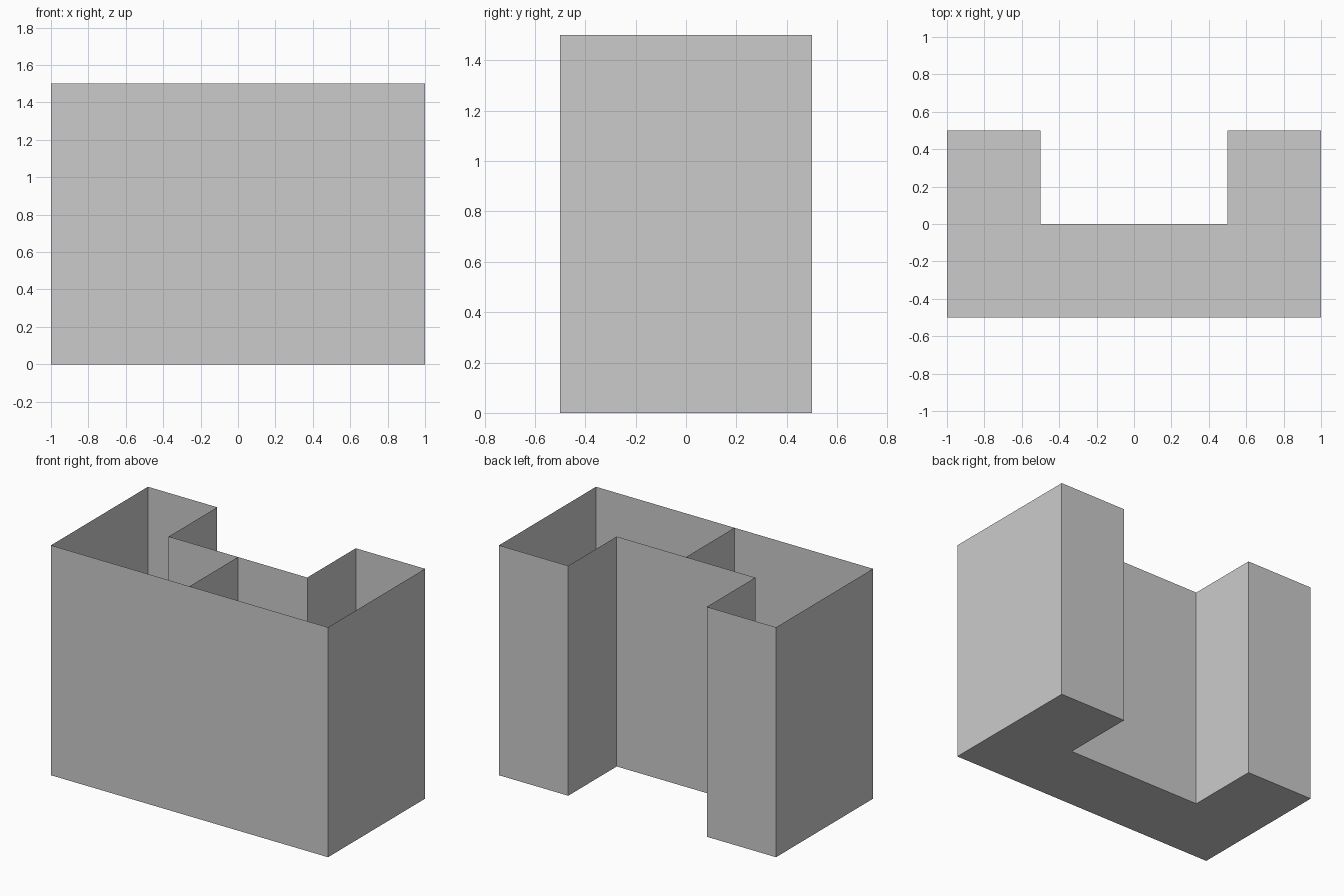
import bpy
import bmesh
from mathutils import Vector

HEIGHT = 1.5

cube = bpy.data.objects.get("Cube")
if cube:
    bpy.data.objects.remove(cube, do_unlink=True)

# Single plain grey
grey = bpy.data.materials.new("plain_grey")
grey.use_nodes = True
color = (0.6, 0.6, 0.6, 1)
grey.diffuse_color = color
grey.node_tree.nodes["Principled BSDF"].inputs["Base Color"].default_value = color


def finish(name, bm):
    mesh = bpy.data.meshes.new(name)
    bm.to_mesh(mesh)
    bm.free()
    mesh.materials.append(grey)
    obj = bpy.data.objects.new(name, mesh)
    bpy.context.collection.objects.link(obj)
    return obj


def make_floor(name, outline):
    bm = bmesh.new()
    face = bm.faces.new([bm.verts.new((x, y, 0)) for x, y in outline])
    face.normal_update()
    if face.normal.z > 0:
        face.normal_flip()
    return finish(name, bm)


def make_walls(name, path, closed):
    """Raise thin upright walls along a path in plan."""
    bm = bmesh.new()
    low = [bm.verts.new((x, y, 0)) for x, y in path]
    high = [bm.verts.new(v.co + Vector((0, 0, HEIGHT))) for v in low]
    count = len(path)
    for i in range(count if closed else count - 1):
        j = (i + 1) % count
        bm.faces.new((low[i], low[j], high[j], high[i]))
    return finish(name, bm)


# U-shaped plan, counter-clockwise, mirrored about x = 0
right_half = [(1, -0.5), (1, 0.5), (0.5, 0.5), (0.5, 0)]
plan = right_half + [(-x, y) for x, y in reversed(right_half)]

make_floor("floor", plan)
make_walls("outer_walls", plan, True)

# Middle divider between the two rooms
make_walls("partition", [(0, -0.5), (0, 0)], False)
